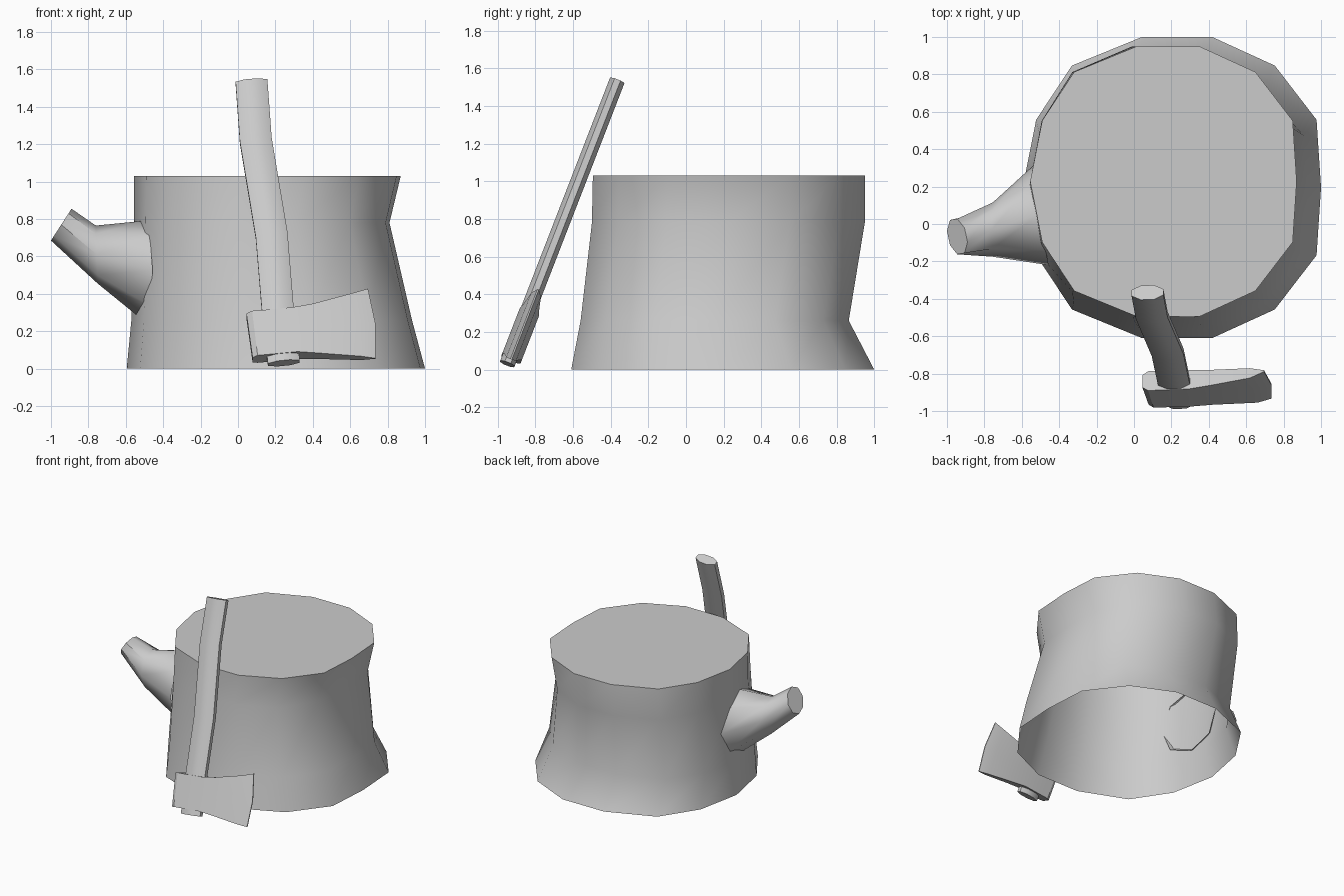
import bpy, bmesh
from math import sin, cos, pi
from mathutils import Vector

if "Cube" in bpy.data.objects:
    bpy.data.objects.remove(bpy.data.objects["Cube"])


def loft(name, rings, cap_start=True, cap_end=True, angle=40):
    """Skin a list of equal-length point rings into one mesh."""
    bm = bmesh.new()
    loops = [[bm.verts.new(p) for p in ring] for ring in rings]
    n = len(loops[0])
    for a, b in zip(loops, loops[1:]):
        for i in range(n):
            j = (i + 1) % n
            bm.faces.new((a[i], a[j], b[j], b[i]))
    if cap_start:
        bm.faces.new(loops[0][::-1])
    if cap_end:
        bm.faces.new(loops[-1])
    bmesh.ops.recalc_face_normals(bm, faces=bm.faces)
    # make sure the normals point away from the middle
    mesh = bpy.data.meshes.new(name)
    bm.to_mesh(mesh)
    bm.free()
    obj = bpy.data.objects.new(name, mesh)
    bpy.context.collection.objects.link(obj)
    bpy.ops.object.select_all(action='DESELECT')
    obj.select_set(True)
    bpy.context.view_layer.objects.active = obj
    bpy.ops.object.shade_smooth_by_angle(angle=angle * pi / 180)
    return obj


# stump: fourteen-sided outline, mirrored front to back, open underneath
half = [(1, 0), (.97, .45), (.69, .81), (.27, 1), (-.2, 1), (-.67, .81), (-.91, .45), (-1, 0)]
outline = half + [(x, -y) for x, y in half[-2:0:-1]]
# height, x range, y range of each level
levels = [(0.0, -.595, 1.0, -.61, 1.0),
          (.26, -.57, .93, -.56, .865),
          (.78, -.555, .81, -.50, .95),
          (1.03, -.555, .87, -.495, .95)]
stump_rings = []
for z, x0, x1, y0, y1 in levels:
    cx, cy, rx, ry = (x0 + x1) / 2, (y0 + y1) / 2, (x1 - x0) / 2, (y1 - y0) / 2
    stump_rings.append([(cx + rx * x, cy + ry * y, z) for x, y in outline])
loft("stump", stump_rings, cap_start=False)


# branch stub: wide root on the wall, narrowing to a slanted cut end
def branch_ring(centre, ry, up):
    c, up = Vector(centre), Vector(up)
    return [c + Vector((0, ry * cos(t), 0)) + up * sin(t)
            for t in [2 * pi * i / 8 for i in range(8)]]


root = branch_ring((-.53, .05, .525), .27, (0, 0, .265))
for p in root:
    p.x += .2 * max(0, .15 - p.y)
mid = branch_ring((-.755, -.03, .61), .145, (-.005, 0, .155))
tip = branch_ring((-.945, -.067, .77), .095, (.055, -.03, .085))
loft("branch_stub", [root, mid, tip], cap_start=False, angle=50)


# axe: laid out flat in x and z, then leaned back towards the stump
def lean(x, z, w):
    return (x, -.95 + (z - .03) * .388 - w * .932, z + w * .362)


def handle_ring(x, z, tilt):
    ring = []
    for i in range(8):
        t = 2 * pi * (i + .5) / 8
        dx = .085 * cos(t) / cos(pi / 8)
        ring.append(lean(x + dx, z + dx * tilt, .041 * sin(t) / cos(pi / 8)))
    return ring


# handle: gently curved oval shaft
path = [(.245, .03, .1), (.212, .32, .09), (.18, .71, .14), (.095, 1.22, .12), (.072, 1.535, .08)]
loft("axe_handle", [handle_ring(*p) for p in path])

# head: columns from butt to cutting edge (top x, top z, bottom x, bottom z, half thickness)
columns = [(.045, .285, .078, .05, .035),
           (.075, .293, .105, .055, .055),
           (.13, .297, .16, .06, .055),
           (.29, .312, .32, .075, .055),
           (.40, .335, .42, .072, .045),
           (.62, .40, .66, .06, .028),
           (.695, .43, .735, .058, .004)]
head_rings = []
for xt, zt, xb, zb, h in columns:
    bulge = .02 if h < .01 else 0
    xm, zm = (xt + xb) / 2 + bulge, (zt + zb) / 2
    s = -.01
    head_rings.append([lean(xt, zt, s + h), lean(xm, zm, s + h), lean(xb, zb, s + h),
                       lean(xb, zb, s - h), lean(xm, zm, s - h), lean(xt, zt, s - h)])
loft("axe_head", head_rings, angle=30)
